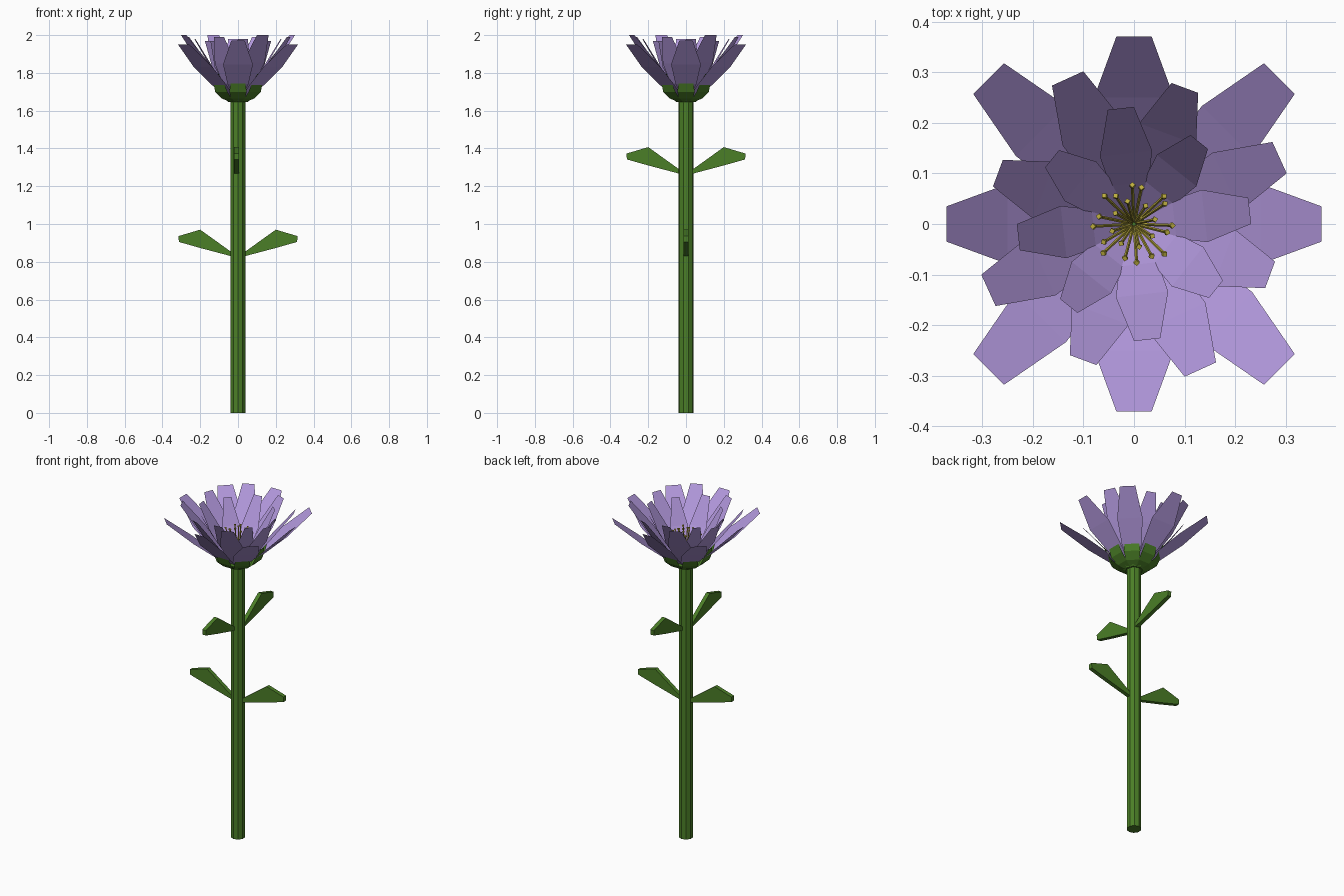
import bpy, bmesh, math, random
from mathutils import Vector, Matrix

if "Cube" in bpy.data.objects:
    bpy.data.objects.remove(bpy.data.objects["Cube"])

random.seed(4)


def material(name, rgb):
    m = bpy.data.materials.new(name)
    m.diffuse_color = (*rgb, 1)
    m.use_nodes = True
    m.node_tree.nodes["Principled BSDF"].inputs["Base Color"].default_value = m.diffuse_color
    return m


GREEN = material("green", (0.07, 0.21, 0.02))
PURPLE = material("purple", (0.44, 0.31, 0.71))
YELLOW = material("yellow", (0.52, 0.43, 0.05))


def finish(name, bm, mat):
    bmesh.ops.recalc_face_normals(bm, faces=bm.faces)
    me = bpy.data.meshes.new(name)
    bm.to_mesh(me)
    bm.free()
    me.materials.append(mat)
    ob = bpy.data.objects.new(name, me)
    bpy.context.collection.objects.link(ob)
    return ob


def blade(bm, rows, angle):
    """Thin petal strip: rows of (radius, height, half width), turned about z."""
    rot = Matrix.Rotation(math.radians(angle), 3, 'Z')
    pairs = [[bm.verts.new(rot @ Vector((r, s * w, z))) for s in (-1, 1)]
             for r, z, w in rows]
    for a, b in zip(pairs, pairs[1:]):
        bm.faces.new((a[0], b[0], b[1], a[1]))


def ring(name, even, odd, start, mat):
    """Eight blades, alternating between two profiles."""
    bm = bmesh.new()
    for i in range(8):
        blade(bm, odd if i % 2 else even, start + 45 * i)
    return finish(name, bm, mat)


def rod(bm, p, q, radius, sides):
    d = q - p
    m = Matrix.Translation((p + q) / 2) @ d.to_track_quat('Z', 'Y').to_matrix().to_4x4()
    bmesh.ops.create_cone(bm, cap_ends=True, segments=sides, radius1=radius,
                          radius2=radius, depth=d.length, matrix=m)


# Stem
bm = bmesh.new()
rod(bm, Vector((0, 0, 0)), Vector((0, 0, 1.67)), 0.041, 10)
finish("stem", bm, GREEN)

# Leaves: extruded outline in radius and height, lower pair on x, upper pair on y
OUTLINE = [(0.03, 0.0), (0.03, 0.02), (0.2, 0.142), (0.315, 0.108),
           (0.313, 0.077), (0.2, 0.045)]


def leaf(name, angle, z, shift):
    bm = bmesh.new()
    face = bm.faces.new([bm.verts.new((r, shift - 0.012, z + h)) for r, h in OUTLINE])
    new = bmesh.ops.extrude_face_region(bm, geom=[face])["geom"]
    bmesh.ops.translate(bm, vec=(0, 0.024, 0),
                        verts=[v for v in new if isinstance(v, bmesh.types.BMVert)])
    bmesh.ops.rotate(bm, verts=bm.verts, matrix=Matrix.Rotation(math.radians(angle), 3, 'Z'))
    finish(name, bm, GREEN)


for side, angle in (("right", 0), ("left", 180)):
    leaf("lower_leaf_" + side, angle, 0.828, 0)
for side, angle in (("back", 90), ("front", 270)):
    leaf("upper_leaf_" + side, angle, 1.265, -0.008)

# Base cup and sepals
bm = bmesh.new()
bmesh.ops.create_cone(bm, cap_ends=True, segments=8, radius1=0.05, radius2=0.085,
                      depth=0.03, matrix=Matrix.Translation((0, 0, 1.66)))
finish("flower_base", bm, GREEN)
sepal = [(0.04, 1.645, 0.018), (0.085, 1.665, 0.037), (0.125, 1.70, 0.046),
         (0.147, 1.75, 0.038), (0.163, 1.795, 0.018)]
ring("sepals", sepal, sepal, 0, GREEN)

# Three rings of petals
ring("outer_petals",
     [(0.03, 1.66, 0.014), (0.14, 1.74, 0.055), (0.25, 1.845, 0.079), (0.37, 1.972, 0.035)],
     [(0.03, 1.66, 0.014), (0.14, 1.735, 0.055), (0.26, 1.83, 0.07), (0.406, 1.95, 0.043)],
     0, PURPLE)
ring("middle_petals",
     [(0.025, 1.665, 0.012), (0.11, 1.745, 0.045), (0.20, 1.855, 0.064), (0.316, 2.0, 0.034)],
     [(0.025, 1.665, 0.012), (0.11, 1.745, 0.045), (0.19, 1.85, 0.06), (0.287, 1.99, 0.028)],
     24.5, PURPLE)
ring("inner_petals",
     [(0.015, 1.67, 0.010), (0.08, 1.745, 0.038), (0.14, 1.83, 0.052), (0.23, 1.98, 0.026)],
     [(0.015, 1.67, 0.010), (0.08, 1.745, 0.038), (0.135, 1.83, 0.05), (0.207, 1.97, 0.022)],
     6.5, PURPLE)

# Stamens with small square tips
bm = bmesh.new()
for i in range(24):
    a = math.radians(15 * i + random.uniform(-4, 4))
    r = (0.08, 0.045, 0.07)[i % 3] * random.uniform(0.92, 1.06)
    tip = Vector((r * math.cos(a), r * math.sin(a), 1.885 - 0.5 * r + random.uniform(-0.015, 0.015)))
    foot = Vector((0.006 * math.cos(a), 0.006 * math.sin(a), 1.68))
    way = (tip - foot).normalized()
    rod(bm, foot, tip, 0.003, 4)
    rod(bm, tip - way * 0.004, tip + way * 0.005, 0.006, 4)
finish("stamens", bm, YELLOW)
